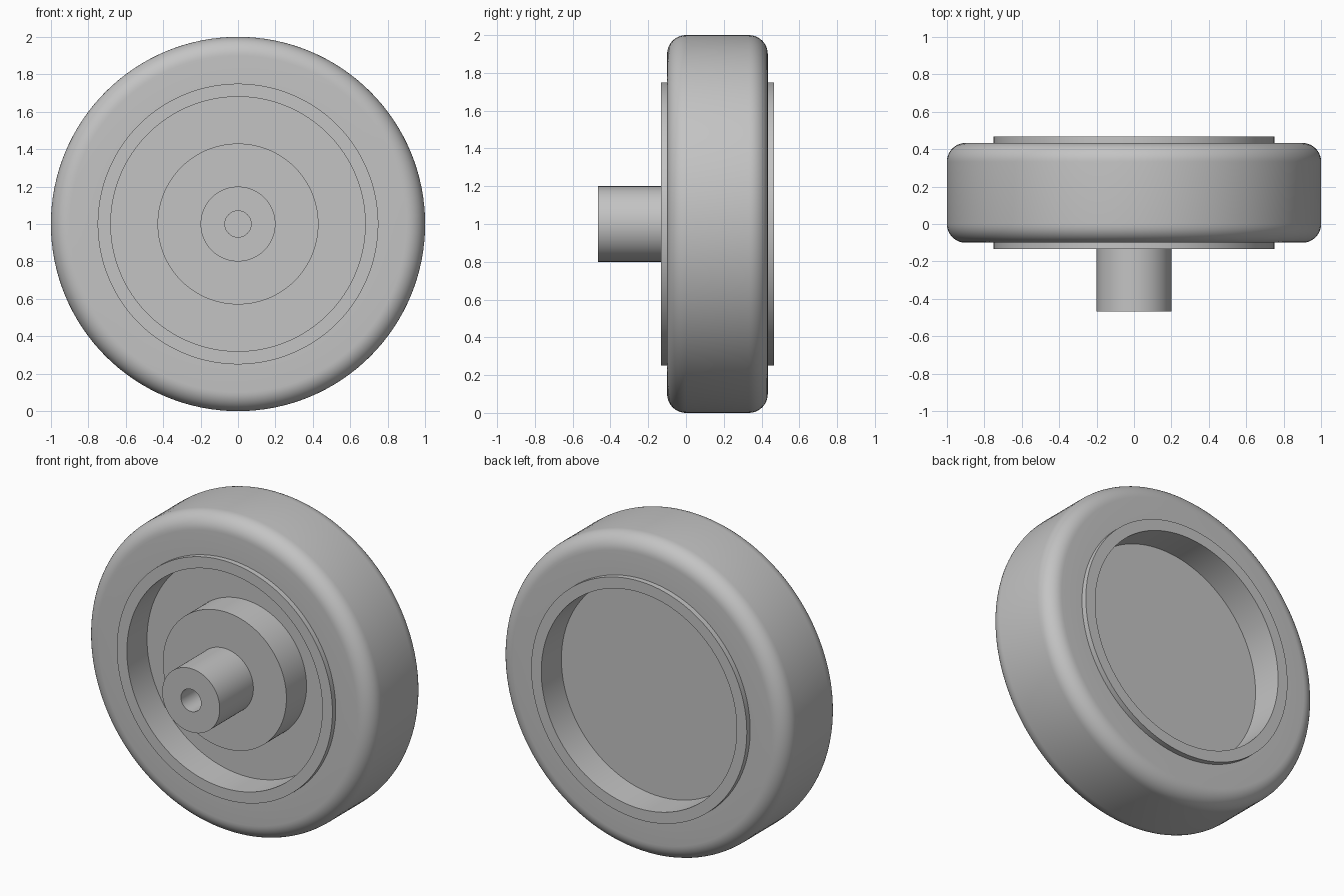
import bpy, bmesh, math
from mathutils import Vector

cube = bpy.data.objects.get("Cube")
if cube:
    bpy.data.objects.remove(cube, do_unlink=True)

STEPS = 128
FRONT, BACK = -0.133, 0.467      # rim side faces

grey = bpy.data.materials.new("plain grey")
grey.use_nodes = True
colour = (0.55, 0.55, 0.55, 1)
grey.diffuse_color = colour
for node in grey.node_tree.nodes:
    if node.type == 'BSDF_PRINCIPLED':
        node.inputs["Base Color"].default_value = colour


def lathe(name, profile, closed=True):
    """Spin a profile of (radius, y) points round the wheel axis."""
    bm = bmesh.new()
    verts = [bm.verts.new((r, y, 0)) for r, y in profile]
    edges = [bm.edges.new(pair) for pair in zip(verts, verts[1:])]
    if closed:
        edges.append(bm.edges.new((verts[-1], verts[0])))
    bmesh.ops.spin(bm, geom=verts + edges, cent=(0, 0, 0), axis=(0, 1, 0),
                   angle=math.tau, steps=STEPS, use_merge=True)
    bmesh.ops.remove_doubles(bm, verts=bm.verts[:], dist=1e-5)
    bmesh.ops.recalc_face_normals(bm, faces=bm.faces[:])
    mesh = bpy.data.meshes.new(name)
    bm.to_mesh(mesh)
    bm.free()
    mesh.materials.append(grey)
    obj = bpy.data.objects.new(name, mesh)
    obj.location = Vector((0, 0, 1))
    bpy.context.collection.objects.link(obj)
    bpy.ops.object.select_all(action='DESELECT')
    obj.select_set(True)
    bpy.context.view_layer.objects.active = obj
    bpy.ops.object.shade_smooth_by_angle(angle=math.radians(30))
    return obj


def fillet(r, y, radius, start, count=10):
    """Quarter arc of points about a centre."""
    return [(r + radius * math.cos(a), y + radius * math.sin(a))
            for a in (start + i * math.pi / 2 / count for i in range(count + 1))]


# Tyre with rounded shoulders, its bore sunk slightly into the rim
tyre_front, tyre_back, shoulder = -0.1, 0.433, 0.1
lathe("tyre",
      [(0.74, tyre_front)]
      + fillet(1 - shoulder, tyre_front + shoulder, shoulder, -math.pi / 2)
      + fillet(1 - shoulder, tyre_back - shoulder, shoulder, 0)
      + [(0.74, tyre_back)])

# Rim with a recess on both sides, a central web and a raised hub in front
recess = 0.2
lathe("wheel_rim",
      [(0, FRONT), (0.43, FRONT), (0.43, FRONT + recess), (0.68, FRONT + recess),
       (0.68, FRONT), (0.75, FRONT), (0.75, BACK), (0.68, BACK),
       (0.68, BACK - recess), (0, BACK - recess)], closed=False)

# Hollow axle stub standing on the hub
lathe("axle_stub", [(0.07, -0.467), (0.2, -0.467), (0.2, FRONT), (0.07, FRONT)])
